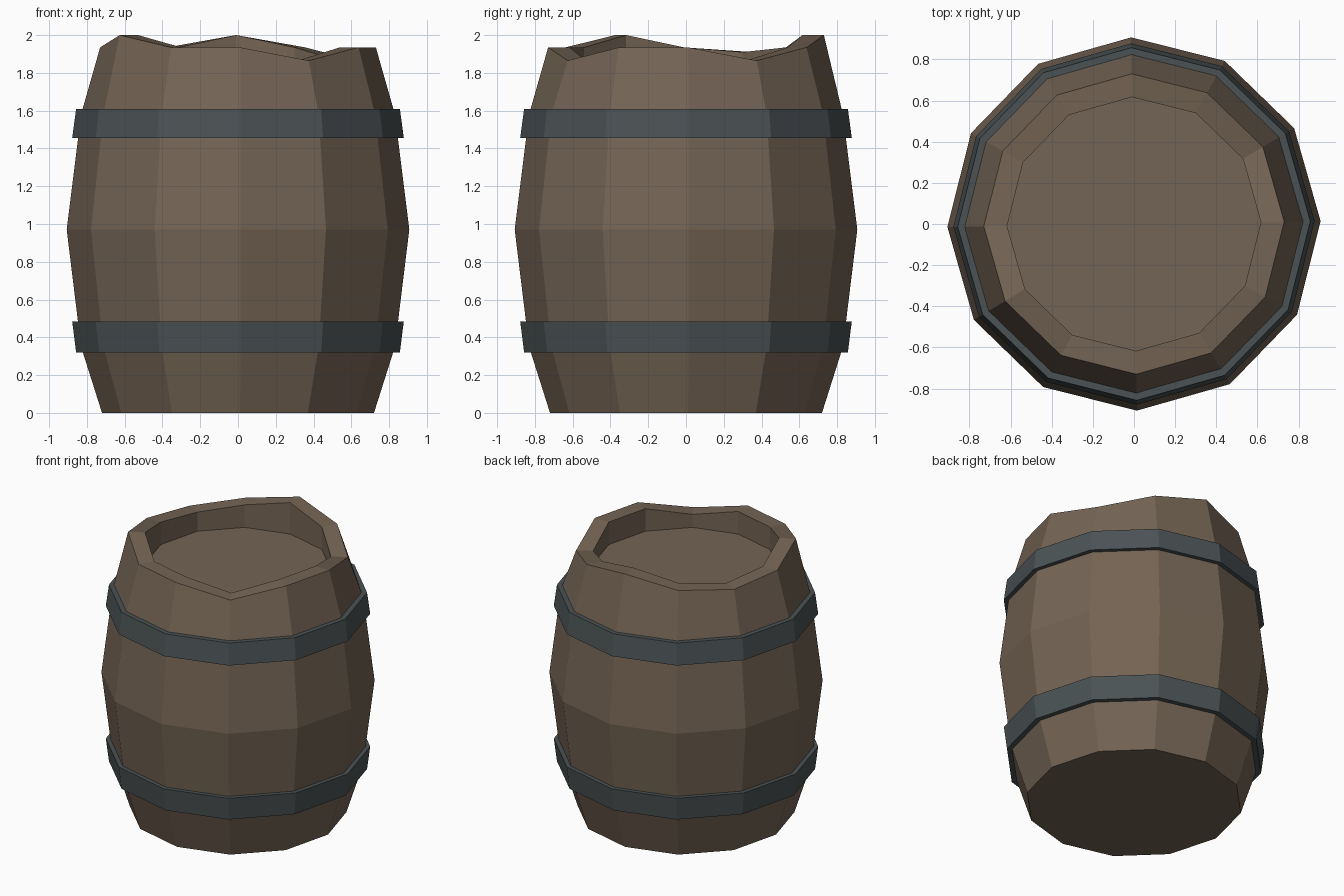
import bpy, bmesh, math

if "Cube" in bpy.data.objects:
    bpy.data.objects.remove(bpy.data.objects["Cube"])

SIDES = 12
TURN = math.radians(0.9)


def material(name, rgb):
    m = bpy.data.materials.new(name)
    m.diffuse_color = (*rgb, 1)
    m.use_nodes = True
    m.node_tree.nodes["Principled BSDF"].inputs["Base Color"].default_value = m.diffuse_color
    return m


def lathe(name, profile, mat, closed=False):
    """Revolve (radius, z) points; z may be a list with one height per side."""
    bm = bmesh.new()
    rings = []
    for r, z in profile:
        ring = []
        for k in range(SIDES):
            a = TURN + 2 * math.pi * k / SIDES
            h = z[k] if isinstance(z, list) else z
            ring.append(bm.verts.new((r * math.cos(a), r * math.sin(a), h)))
        rings.append(ring)
    pairs = list(zip(rings, rings[1:]))
    if closed:
        pairs.append((rings[-1], rings[0]))
    for lo, hi in pairs:
        for k in range(SIDES):
            n = (k + 1) % SIDES
            bm.faces.new((lo[k], lo[n], hi[n], hi[k]))
    if not closed:
        bm.faces.new(rings[0][::-1])
        bm.faces.new(rings[-1])
    bmesh.ops.recalc_face_normals(bm, faces=bm.faces)
    me = bpy.data.meshes.new(name)
    bm.to_mesh(me)
    bm.free()
    me.materials.append(mat)
    ob = bpy.data.objects.new(name, me)
    bpy.context.collection.objects.link(ob)
    return ob


wood = material("wood", (0.175, 0.127, 0.089))
iron = material("iron", (0.07, 0.085, 0.09))

# Uneven stave tops, counter-clockwise from +x
rim = [1.935, 1.865, 1.935, 2.0, 1.935, 1.91,
       1.935, 2.0, 1.935, 1.935, 1.865, 1.935]

# Barrel body with bulging wall, flat rim and sunken lid
lathe("barrel_body", [(0.72, 0), (0.831, 0.35), (0.907, 0.97), (0.831, 1.58),
                      (0.73, rim), (0.617, rim), (0.617, 1.77)], wood)

# Hoops, mirrored about the middle of the barrel
lathe("lower_hoop", [(0.80, 0.32), (0.857, 0.32), (0.878, 0.485), (0.80, 0.485)],
      iron, closed=True)
lathe("upper_hoop", [(0.80, 1.455), (0.878, 1.455), (0.857, 1.61), (0.80, 1.61)],
      iron, closed=True)
